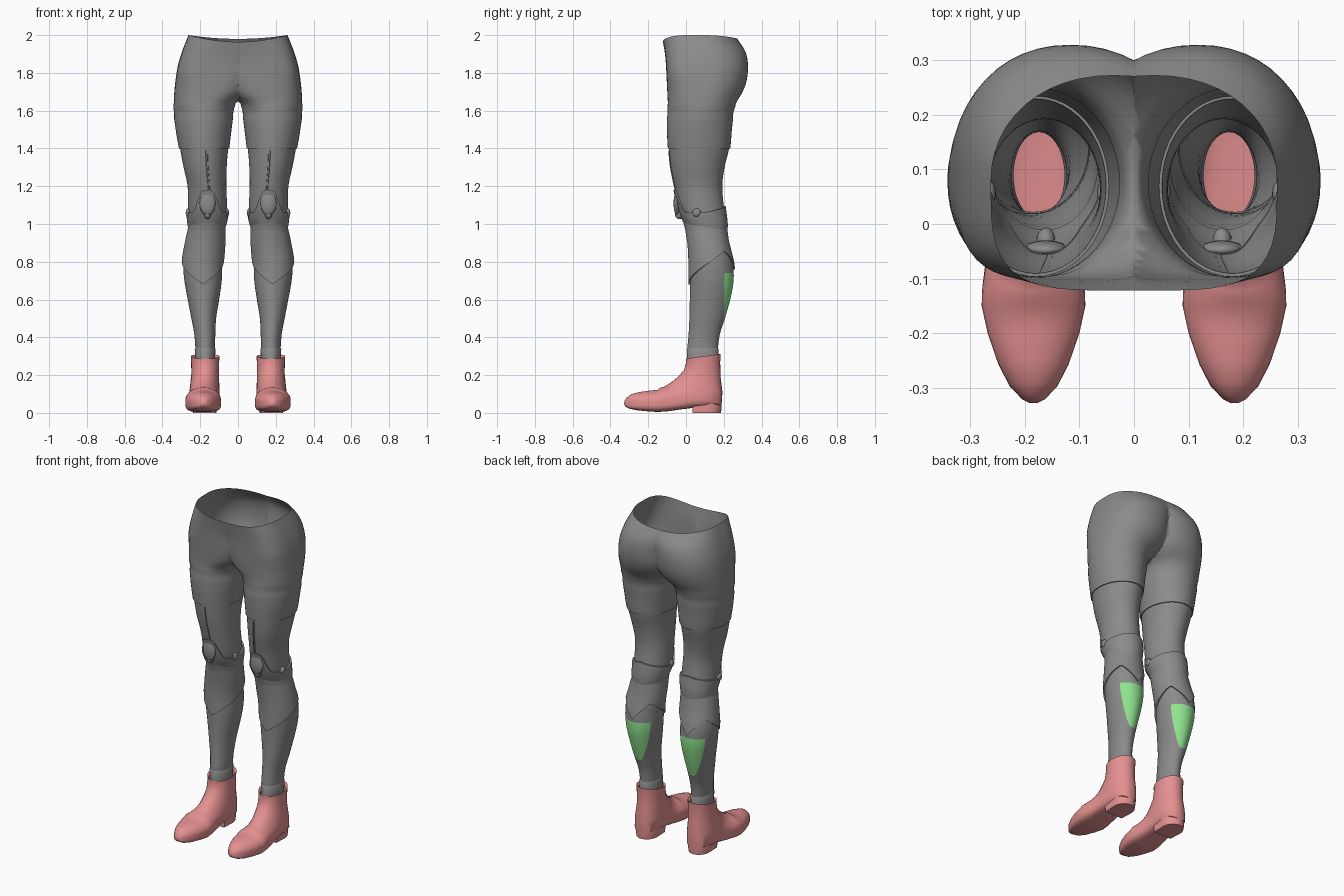
import bpy, bmesh, math
from mathutils import Vector

if "Cube" in bpy.data.objects:
    bpy.data.objects.remove(bpy.data.objects["Cube"])

SEG = 48


def material(name, rgb):
    m = bpy.data.materials.new(name)
    m.diffuse_color = (*rgb, 1)
    m.use_nodes = True
    m.node_tree.nodes["Principled BSDF"].inputs["Base Color"].default_value = m.diffuse_color
    return m


GREY = material("grey cloth", (0.26, 0.26, 0.26))
PINK = material("pink leather", (0.78, 0.28, 0.28))
GREEN = material("green panel", (0.28, 0.78, 0.28))

# Body outline: height, outer x, inner x, front y, back y
BODY = [
    (0.26, .220, .128, .010, .168), (0.35, .226, .122, .008, .170),
    (0.42, .232, .120, .014, .180), (0.50, .247, .116, .018, .206),
    (0.60, .266, .100, .020, .234), (0.70, .284, .086, .020, .252),
    (0.80, .290, .082, .018, .248), (0.90, .278, .070, .010, .226),
    (1.00, .263, .065, -.012, .216), (1.08, .264, .058, -.036, .202),
    (1.20, .267, .062, -.060, .192), (1.30, .288, .060, -.080, .204),
    (1.40, .307, .052, -.090, .228), (1.50, .324, .040, -.095, .237),
    (1.60, .337, .026, -.095, .250), (1.64, .340, .012, -.096, .266),
    (1.66, .340, -.012, -.097, .276), (1.70, .337, -.055, -.099, .300),
    (1.76, .331, -.080, -.102, .321), (1.84, .318, -.090, -.106, .328),
    (1.92, .294, -.120, -.112, .315), (2.00, .262, -.190, -.122, .272),
]


def outline(z):
    """Smoothly interpolate the body outline at a height."""
    z = min(max(z, BODY[0][0]), BODY[-1][0])
    i = max(k for k in range(len(BODY) - 1) if BODY[k][0] <= z)
    p, q = BODY[i], BODY[i + 1]
    o, r = BODY[max(i - 1, 0)], BODY[min(i + 2, len(BODY) - 1)]
    h = q[0] - p[0]
    t = (z - p[0]) / h
    out = []
    for c in range(1, 5):
        m0 = (q[c] - o[c]) / (q[0] - o[0]) * h
        m1 = (r[c] - p[c]) / (r[0] - p[0]) * h
        out.append((2*t**3 - 3*t*t + 1) * p[c] + (t**3 - 2*t*t + t) * m0
                   + (3*t*t - 2*t**3) * q[c] + (t**3 - t*t) * m1)
    return out


def spow(v, e):
    return math.copysign(abs(v) ** e, v)


def skin(a, z, off=0.0):
    """Point on the body surface at angle a and height z, pushed out by off."""
    xo, xi, yf, yb = outline(z)
    rx, ry = (xo - xi) / 2 + off, (yb - yf) / 2 + off
    k = min(max((z - 1.6) / 0.2, 0), 1)
    n = 2 + k * (1.5 if math.sin(a) < 0 else 0.15)
    x = (xo + xi) / 2 + rx * spow(math.cos(a), 2 / n)
    y = (yf + yb) / 2 + ry * spow(math.sin(a), 2 / n)
    if z > 1.85:  # waistband dips in the middle
        dip = 0.036 if y < 0.05 else 0.02
        z -= dip * max(0, 1 - (x / 0.26) ** 2) * (z - 1.85) / 0.15
    return Vector((x, y, z))


def loft(rings, closed=True, cap_end=False):
    bm = bmesh.new()
    vs = [[bm.verts.new(p) for p in ring] for ring in rings]
    n = len(vs[0])
    for lo, hi in zip(vs, vs[1:]):
        for j in range(n if closed else n - 1):
            k = (j + 1) % n
            bm.faces.new((lo[j], lo[k], hi[k], hi[j]))
    if cap_end:
        bm.faces.new(vs[-1])
    return bm


def finish(bm, name, *mats, angle=40):
    """Make the object, shade it and mirror it to the other leg."""
    me = bpy.data.meshes.new(name)
    bm.to_mesh(me)
    bm.free()
    for m in mats:
        me.materials.append(m)
    me.shade_smooth()
    me.set_sharp_from_angle(angle=math.radians(angle))
    ob = bpy.data.objects.new(name, me)
    bpy.context.collection.objects.link(ob)
    mod = ob.modifiers.new("Mirror", 'MIRROR')
    mod.merge_threshold = 0.0005
    return ob


def cut(bm, co, no, **kw):
    bmesh.ops.bisect_plane(bm, geom=bm.verts[:] + bm.edges[:] + bm.faces[:],
                           plane_co=co, plane_no=no, **kw)


ANGLES = [2 * math.pi * j / SEG for j in range(SEG)]


def from_front(a):
    """Angular distance from the front of the leg, 0 to pi."""
    return abs((a + math.pi / 2 + math.pi) % (2 * math.pi) - math.pi)


def shell(name, low, high, steps):
    """Raised layer between two edge curves; steps are (blend, offset)."""
    rings = [[skin(a, low(from_front(a)) * (1 - t) + high(from_front(a)) * t, off)
              for a in ANGLES] for t, off in steps]
    return finish(loft(rings), name, GREY)


# Shorts: hips and upper thighs, halved on the centre line and mirrored
levels = [(1.40, 0.0), (1.40, .006)] + [(1.40 + 0.02 * i, .006 if i < 9 else 0.003)
                                       for i in range(1, 31)]
bm = loft([[skin(a, z, o if z < 1.62 else 0) for a in ANGLES] for z, o in levels])
cut(bm, (0, 0, 0), (1, 0, 0), clear_inner=True)
for v in bm.verts:
    if abs(v.co.x) < 0.0006:
        v.co.x = 0
finish(bm, "shorts", GREY)

# Legs with a green panel on the calf
bm = loft([[skin(a, 0.27 + 0.0285 * i) for a in ANGLES] for i in range(41)])
for co, no in (((0, 0, .74), (0, 0, 1)), ((0, 0, .49), (0, 0, 1)), ((0, .2, 0), (0, 1, 0))):
    cut(bm, co, no)
for f in bm.faces:
    c = f.calc_center_median()
    f.material_index = int(c.y > 0.2 and 0.49 < c.z < 0.74)
finish(bm, "leg", GREY, GREEN)


# Calf sleeve with a pointed lower edge
def sleeve_edge(d):
    return 0.68 + 0.18 * d / 2.3 if d < 2.3 else 0.86 - 0.10 * (d - 2.3) / (math.pi - 2.3)


shell("calf_sleeve", sleeve_edge, lambda d: 0.98,
      [(0, -.002), (0, .008), (.2, .007), (.4, .005), (.7, .003), (1, -.001)])

# Knee guard, rising to a rounded shield at the front
shell("knee_guard", lambda d: 0.98 + 0.02 * math.cos(d),
      lambda d: 1.06 + 0.12 * math.exp(-(d / 0.55) ** 4) + 0.035 * max(0, d - 1.6) / 1.5,
      [(0, -.001), (.25, .005), (.6, .009), (.85, .010), (1, .010), (1, -.002)])

# Ankle cuff just above the boot
shell("ankle_cuff", lambda d: 0.27, lambda d: 0.345,
      [(0, .004), (.9, .004), (1, -.001)])


# Knee studs at the front and both sides
def stud(name, a, z, size):
    b = bmesh.new()
    bmesh.ops.create_uvsphere(b, u_segments=16, v_segments=10, radius=1)
    p = skin(a, z, 0.005)
    for v in b.verts:
        v.co = p + Vector(c * s for c, s in zip(v.co, size))
    finish(b, name, GREY)


stud("knee_cap", -math.pi / 2, 1.11, (.042, .018, .065))
stud("knee_stud", -math.pi / 2, 1.05, (.018, .026, .024))
stud("outer_knee_stud", -0.25, 1.06, (.012, .022, .022))
stud("inner_knee_stud", math.pi + 0.25, 1.06, (.010, .022, .022))

# Narrow seam down the front of the thigh
seam = [[skin(-math.pi / 2 - 0.1 + da, 1.18 + 0.021 * i, o)
         for da, o in ((-.05, -.001), (-.03, .005), (.03, .005), (.05, -.001))]
        for i in range(11)]
finish(loft(seam, closed=False), "thigh_seam", GREY)

# Boots: top/front y z, bottom/back y z, half width
BOOT = [
    (.006, .275, .172, .298, .062), (.000, .287, .184, .312, .076),
    (.000, .262, .181, .270, .074), (-.012, .225, .183, .190, .073),
    (-.040, .193, .193, .110, .077), (-.070, .168, .188, .038, .080),
    (-.090, .155, .130, .030, .079), (-.105, .145, .050, .028, .080),
    (-.122, .136, -.03, .018, .087), (-.138, .134, -.10, .008, .094),
    (-.150, .122, -.15, .005, .095), (-.200, .117, -.20, .008, .084),
    (-.250, .110, -.26, .014, .065), (-.290, .099, -.30, .022, .044),
    (-.315, .080, -.322, .034, .022), (-.326, .062, -.328, .048, .008),
]
rings = []
for i, (ty, tz, by, bz, w) in enumerate(BOOT):
    k = min(max((i - 3) / 5, 0), 1)   # shaft is oval, foot is flat below
    cx = 0.174 + 0.010 * k
    ring = []
    for j in range(32):
        c, s = math.cos(2 * math.pi * j / 32), math.sin(2 * math.pi * j / 32)
        e = 1 - 0.5 * k if c < 0 else 1
        t = (1 + spow(c, e)) / 2
        ring.append((cx + w * spow(s, e), by + (ty - by) * t, bz + (tz - bz) * t))
    rings.append(ring)
finish(loft(rings, cap_end=True), "boot", PINK, angle=50)


# Boot heel: D-shaped block
def heel_ring(z, grow):
    pts = [(0.177 + (0.064 + grow) * math.cos(math.pi * j / 14),
            0.115 + (0.072 + grow) * math.sin(math.pi * j / 14), z) for j in range(15)]
    return pts + [(0.177 - 0.060 - grow, 0.035, z), (0.177 + 0.060 + grow, 0.035, z)]


finish(loft([heel_ring(.065, .0), heel_ring(.03, .002), heel_ring(0, -.002)],
            cap_end=True), "boot_heel", PINK)
